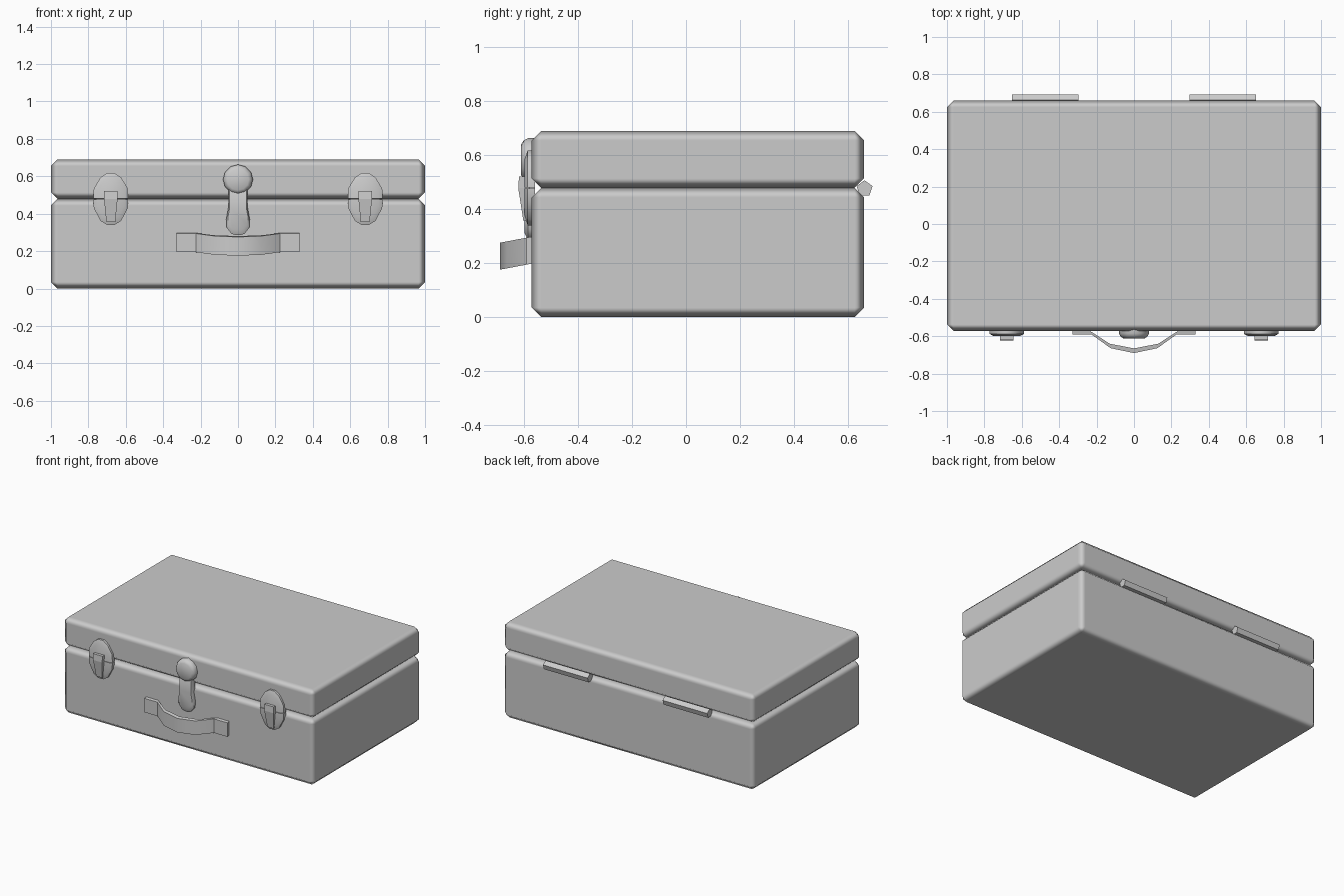
import bpy, bmesh
from math import radians, sin, cos, pi

if "Cube" in bpy.data.objects:
    bpy.data.objects.remove(bpy.data.objects["Cube"])

BACK = -0.56   # parts on the front start just inside the wall


def finish(name, bm, smooth=None):
    bmesh.ops.recalc_face_normals(bm, faces=bm.faces)
    me = bpy.data.meshes.new(name)
    bm.to_mesh(me)
    bm.free()
    ob = bpy.data.objects.new(name, me)
    bpy.context.collection.objects.link(ob)
    if smooth:
        bpy.ops.object.select_all(action='DESELECT')
        ob.select_set(True)
        bpy.context.view_layer.objects.active = ob
        bpy.ops.object.shade_smooth_by_angle(angle=radians(smooth))
    return ob


def loft(name, rings, smooth=None):
    """Skin a list of equal-length closed rings and cap both ends."""
    bm = bmesh.new()
    loops = [[bm.verts.new(p) for p in r] for r in rings]
    n = len(loops[0])
    for a, b in zip(loops, loops[1:]):
        for i in range(n):
            j = (i + 1) % n
            bm.faces.new((a[i], a[j], b[j], b[i]))
    bm.faces.new(loops[0])
    bm.faces.new(loops[-1])
    return finish(name, bm, smooth)


def case_half(name, z0, z1):
    y0, y1 = -0.572, 0.66
    bm = bmesh.new()
    bmesh.ops.create_cube(bm, size=1)
    for v in bm.verts:
        v.co.x *= 2
        v.co.y = y0 if v.co.y < 0 else y1
        v.co.z = z0 if v.co.z < 0 else z1
    ob = finish(name, bm, 60)
    bev = ob.modifiers.new("chamfer", 'BEVEL')
    bev.width = 0.035
    bev.segments = 1
    bev.harden_normals = True


def mirrored(half):
    """Close a right-hand (x, z) outline, given along its edge, across x = 0."""
    return half + [(-x, z) for x, z in reversed(half) if x > 0]


def plate(name, outline, steps, centre, cx=0):
    """Stacked front plate; steps are (y, scale about the centre height)."""
    return loft(name, [[(cx + x * s, y, centre + (z - centre) * s)
                        for x, z in outline] for y, s in steps], 35)


# Case
case_half("case_base", 0, 0.479)
case_half("case_lid", 0.479, 0.69)

# Pentagonal hinge barrels
for side, cx in (("left", -0.475), ("right", 0.475)):
    ring = [(0.662 + 0.031 * cos(pi / 2 + k * 2 * pi / 5),
             0.476 + 0.031 * sin(pi / 2 + k * 2 * pi / 5)) for k in range(5)]
    loft("hinge_" + side, [[(cx + dx, y, z) for y, z in ring]
                           for dx in (-0.177, 0.177)])

# Side latches: split plate plus tapered tab
upper = mirrored([(0.093, 0.481), (0.091, 0.535), (0.055, 0.594), (0.02, 0.618)])
lower = mirrored([(0.093, 0.477), (0.091, 0.43), (0.055, 0.362), (0.02, 0.34)])
steps = [(BACK, 1), (-0.587, 1), (-0.598, 0.78)]
tab = [(0.522, 0.037, -0.619), (0.478, 0.036, -0.622), (0.357, 0.024, -0.603)]
for side, cx in (("left", -0.68), ("right", 0.68)):
    plate("latch_upper_" + side, upper, steps, 0.479, cx)
    plate("latch_lower_" + side, lower, steps, 0.479, cx)
    loft("latch_tab_" + side,
         [[(cx - w, -0.58, z), (cx + w, -0.58, z), (cx + w, y, z), (cx - w, y, z)]
          for z, w, y in tab])

# Centre clasp: round boss and hanging strap
disc = [(0.08 * cos(k * pi / 6), 0.583 + 0.08 * sin(k * pi / 6)) for k in range(12)]
plate("clasp_boss", disc,
      [(BACK, 1), (-0.586, 1), (-0.602, 0.9), (-0.611, 0.72)], 0.583)
strap = mirrored([(0.052, 0.57), (0.052, 0.43), (0.063, 0.37),
                  (0.06, 0.325), (0.035, 0.293), (0.012, 0.285)])
plate("clasp_strap", strap, [(BACK, 1), (-0.586, 1), (-0.598, 0.85)], 0.45)

# Handle: drooping band swept out from two flat ends
path = [(0.33, -0.572), (0.235, -0.572), (0.13, -0.64), (0, -0.665)]
front = [(0.33, -0.592), (0.225, -0.592), (0.125, -0.664), (0, -0.69)]
pairs = [(a, b) for a, b in zip(path, front)]
pairs += [((-a[0], a[1]), (-b[0], b[1])) for a, b in reversed(pairs[:-1])]


def droop(p, z):
    return (p[0], p[1], z + (p[1] + 0.572) * 0.19)


loft("handle", [[droop(a, 0.198), droop(b, 0.198), droop(b, 0.298), droop(a, 0.298)]
                for a, b in pairs], 32)
